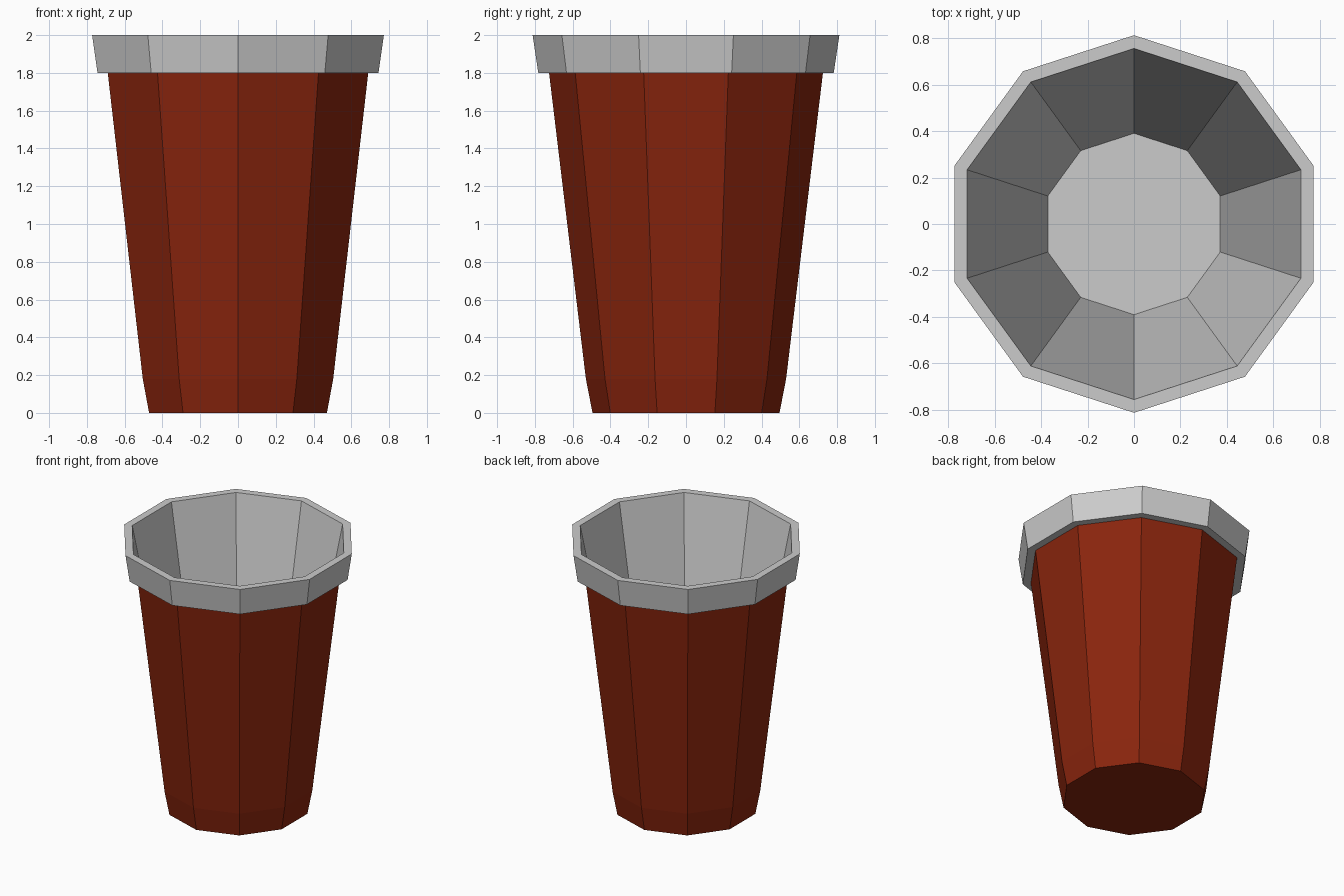
import bpy, bmesh, math

if "Cube" in bpy.data.objects:
    bpy.data.objects.remove(bpy.data.objects["Cube"])

SIDES = 10


def material(name, rgb):
    m = bpy.data.materials.new(name)
    m.diffuse_color = (*rgb, 1)
    m.use_nodes = True
    m.node_tree.nodes["Principled BSDF"].inputs["Base Color"].default_value = m.diffuse_color
    return m


def lathe(name, profile, mat, cap_first=False, cap_last=False):
    """Spin a (radius, z) profile into a flat-faced ten-sided shell."""
    bm = bmesh.new()
    rings = []
    for r, z in profile:
        rings.append([bm.verts.new((r * math.cos(a), r * math.sin(a), z))
                      for a in (math.pi / 2 + i * 2 * math.pi / SIDES for i in range(SIDES))])
    for lo, hi in zip(rings, rings[1:]):
        for i in range(SIDES):
            j = (i + 1) % SIDES
            bm.faces.new((lo[i], lo[j], hi[j], hi[i]))
    if cap_first:
        bm.faces.new(rings[0][::-1])
    if cap_last:
        bm.faces.new(rings[-1])
    me = bpy.data.meshes.new(name)
    bm.to_mesh(me)
    bm.free()
    me.materials.append(mat)
    ob = bpy.data.objects.new(name, me)
    bpy.context.collection.objects.link(ob)
    return ob


red = material("dark red", (0.25, 0.018, 0.004))
grey = material("light grey", (0.6, 0.6, 0.6))

# Outer wall and base of the cup
lathe("cup_body", [(0.495, 0), (0.53, 0.18), (0.725, 1.8)], red, cap_first=True)

# Rim band, lip, inner wall and inner floor
lathe("rim_and_lining", [(0.725, 1.8), (0.782, 1.8), (0.812, 2.0), (0.755, 2.0), (0.39, 0.15)],
      grey, cap_last=True)
